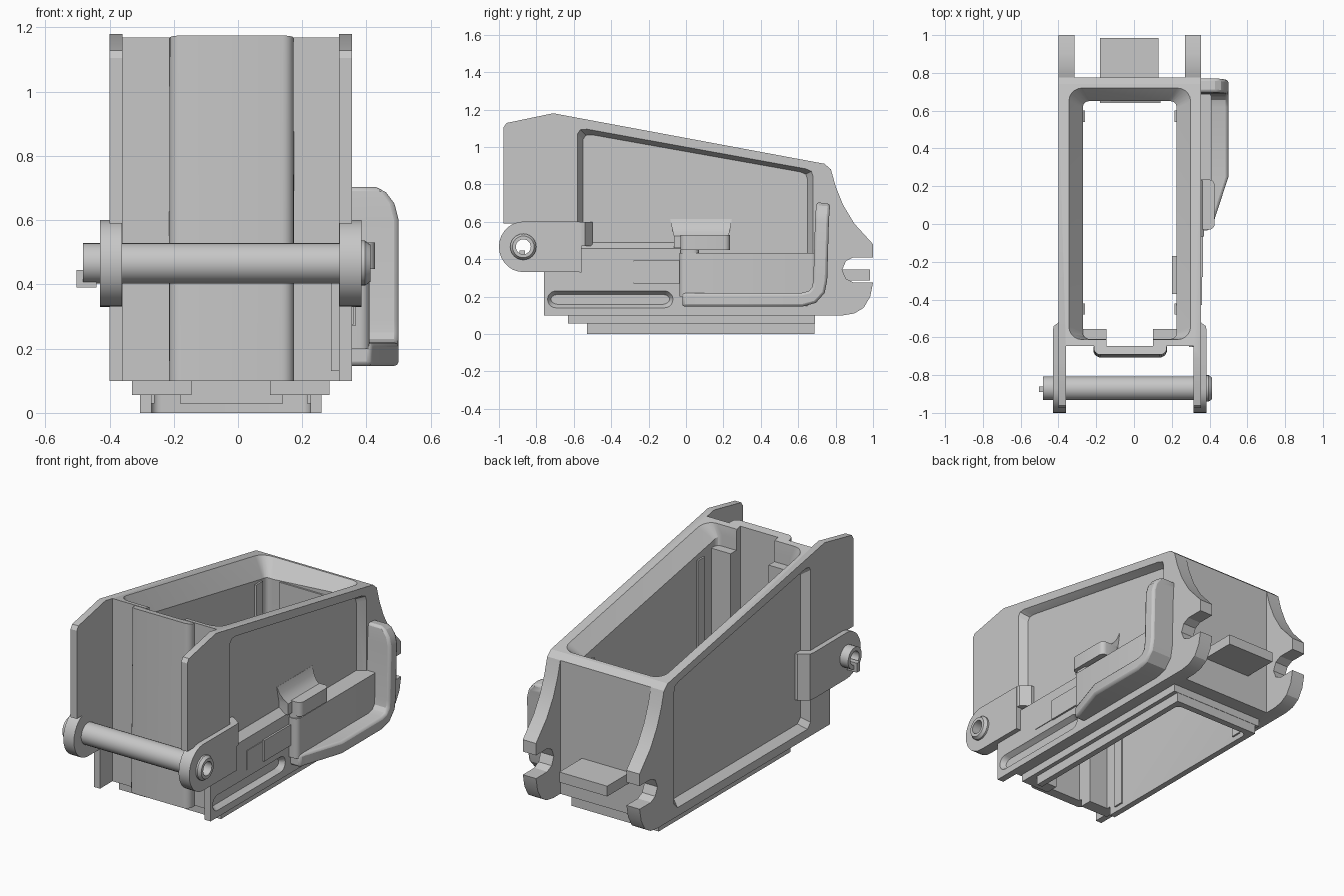
import bpy, bmesh, math

cube = bpy.data.objects.get("Cube")
if cube:
    bpy.data.objects.remove(cube, do_unlink=True)

GREY = (0.57, 0.57, 0.57, 1)
metal = bpy.data.materials.new("plain grey")
metal.use_nodes = True
metal.diffuse_color = GREY
metal.node_tree.nodes["Principled BSDF"].inputs["Base Color"].default_value = GREY


def loft(name, rings, wrap=False):
    """Skin equal-length rings; cap the ends, or join last to first."""
    bm = bmesh.new()
    vr = [[bm.verts.new(p) for p in r] for r in rings]
    n = len(vr[0])
    pairs = list(zip(vr, vr[1:])) + ([(vr[-1], vr[0])] if wrap else [])
    for a, b in pairs:
        for i in range(n):
            j = (i + 1) % n
            bm.faces.new((a[i], a[j], b[j], b[i]))
    if not wrap:
        bm.faces.new(vr[0][::-1])
        bm.faces.new(vr[-1])
    bmesh.ops.recalc_face_normals(bm, faces=bm.faces)
    me = bpy.data.meshes.new(name)
    bm.to_mesh(me)
    bm.free()
    me.materials.append(metal)
    ob = bpy.data.objects.new(name, me)
    bpy.context.collection.objects.link(ob)
    return ob


def prism(name, pts, axis, lo, hi):
    place = {"x": lambda p, t: (t, p[0], p[1]), "z": lambda p, t: (p[0], p[1], t)}[axis]
    return loft(name, [[place(p, t) for p in pts] for t in (lo, hi)])


def box(name, x0, x1, y0, y1, z0, z1):
    return prism(name, [(x0, y0), (x1, y0), (x1, y1), (x0, y1)], "z", z0, z1)


def rrect(x0, x1, y0, y1, r, n=5):
    """Rounded rectangle outline."""
    out = []
    corners = [(x1 - r, y1 - r), (x0 + r, y1 - r), (x0 + r, y0 + r), (x1 - r, y0 + r)]
    for k, (cx, cy) in enumerate(corners):
        for i in range(n + 1):
            a = math.pi / 2 * (k + i / n)
            out.append((cx + r * math.cos(a), cy + r * math.sin(a)))
    return out


def circle(cx, cy, r, n=24):
    return [(cx + r * math.cos(2 * math.pi * i / n),
             cy + r * math.sin(2 * math.pi * i / n)) for i in range(n)]


def combine(target, tool, op):
    m = target.modifiers.new(op, "BOOLEAN")
    m.operation, m.solver, m.object = op, "EXACT", tool
    bpy.context.view_layer.objects.active = target
    bpy.ops.object.modifier_apply(modifier=m.name)
    bpy.data.objects.remove(tool, do_unlink=True)


def cut(target, tool):
    combine(target, tool, "DIFFERENCE")


def join(target, tool):
    combine(target, tool, "UNION")


def inset(pts, d):
    """Shrink an outline toward the middle of its bounds."""
    mids, scales = [], []
    for k in (0, 1):
        v = [p[k] for p in pts]
        mids.append((min(v) + max(v)) / 2)
        scales.append(1 - 2 * d / (max(v) - min(v)))
    return [tuple(mids[k] + (p[k] - mids[k]) * scales[k] for k in (0, 1)) for p in pts]


def top_z(y):
    return 1.18 - 0.186 * (y + 0.71)


# Housing: side silhouette across the full width, then pockets front and back
L, R, MID = -0.40, 0.355, -0.0225
side = [(-0.975, 0.59), (-0.975, 1.105), (-0.96, 1.128), (-0.71, 1.18), (0.74, 0.91),
        (0.775, 0.88), (0.80, 0.79), (0.84, 0.69), (0.90, 0.59), (1.0, 0.48),
        (1.0, 0.41), (0.895, 0.41), (0.855, 0.39), (0.835, 0.343), (0.855, 0.295),
        (0.895, 0.275), (1.0, 0.275), (0.985, 0.2), (0.95, 0.14), (0.9, 0.11),
        (0.84, 0.10), (-0.76, 0.10), (-0.76, 0.59)]
housing = prism("housing", side, "x", L, R)
cut(housing, box("front_pocket", -0.36, 0.315, -1.2, -0.645, 0, 1.4))
cut(housing, box("back_pocket", -0.315, 0.27, 0.775, 1.2, 0, 1.4))

# Front bulge, leaning slightly back, and stepped lower lip
foot_ring = rrect(-0.215, 0.175, -0.707, -0.62, 0.04)
head_ring = rrect(-0.213, 0.173, -0.692, -0.62, 0.035)
join(housing, loft("bulge", [[(x, y, 0.1) for x, y in foot_ring],
                             [(x, y, top_z(y) - 0.002) for x, y in head_ring]]))
join(housing, box("upper_lip", -0.33, 0.285, -0.63, 0.69, 0.055, 0.2))
join(housing, box("lower_lip", -0.305, 0.26, -0.53, 0.688, 0, 0.15))

# Through cavity with flared mouth and an open channel in the bulge
cut(housing, prism("cavity", rrect(-0.27, 0.225, -0.608, 0.65, 0.03), "z", -0.1, 1.5))
cut(housing, box("front_channel", -0.145, 0.10, -0.647, -0.5, -0.1, 1.5))
mouth = rrect(-0.345, 0.30, -0.612, 0.72, 0.07)
throat = rrect(-0.268, 0.223, -0.606, 0.648, 0.035)
cut(housing, loft("mouth_flare", [
    [(x, y, top_z(y) - (0.08 if x > 0 else 0.11)) for x, y in throat],
    [(x, y, top_z(y)) for x, y in mouth],
    [(x, y, top_z(y) + 0.1) for x, y in mouth]]))

# Sunken side panels with sloped borders
panel = [(-0.58, 0.18), (-0.58, 1.07), (-0.565, 1.092), (-0.53, 1.095), (0.64, 0.883),
         (0.67, 0.87), (0.68, 0.84), (0.68, 0.18), (0.65, 0.15), (-0.55, 0.15)]
inner = inset(panel, 0.03)
for s in (-1, 1):
    edge = MID + s * 0.3775
    cut(housing, loft("panel_cut", [
        [(edge + s * 0.02, y, z) for y, z in panel],
        [(edge, y, z) for y, z in panel],
        [(edge - s * 0.045, y, z) for y, z in inner]]))

# Raised pad with a long groove on the left side
pad = [(-0.65, 0.13), (0.02, 0.13), (0.02, 0.49), (-0.65, 0.49)]
pad_face = [(y, min(z, 0.458)) for y, z in pad]
join(housing, loft("pad", [[(0.29, y, z) for y, z in pad],
                           [(0.311, y, z) for y, z in pad],
                           [(R, y, z) for y, z in pad_face]]))
groove = rrect(-0.74, -0.07, 0.14, 0.23, 0.044)
groove_floor = inset(groove, 0.018)
cut(housing, loft("groove_cut", [[(0.375, y, z) for y, z in groove],
                                 [(R, y, z) for y, z in groove],
                                 [(0.325, y, z) for y, z in groove_floor]]))

# Inner guide rails, rib and rear tab
parts = [housing]
for x0, x1 in ((-0.28, -0.145), (0.10, 0.235)):
    parts.append(box("front_guide", x0, x1, -0.62, -0.555, 0.055, 1.04))
for x0, x1 in ((-0.28, -0.26), (0.215, 0.235)):
    for y, top in ((-0.48, 1.02), (0.54, 0.82)):
        parts.append(box("side_guide", x0, x1, y, y + 0.06, 0.03, top))
parts.append(box("inner_rib", 0.20, 0.24, -0.37, -0.17, 0.2, 0.45))
parts.append(box("rear_guide", -0.18, 0.14, 0.64, 0.67, 0.03, 0.82))
parts.append(box("rear_tab", -0.18, 0.13, 0.76, 0.985, 0.285, 0.345))

# Hinge lugs, drilled for the pin, with feet that slope into the panels
PY, PZ = -0.87, 0.466
lug = [(-0.56, 0.33), (-0.56, 0.60)] + [
    (PY + 0.13 * math.cos(a), PZ + 0.135 * math.sin(a))
    for a in (math.pi / 2 + math.pi * i / 14 for i in range(15))]
for name, x0, x1 in (("right_lug", -0.43, -0.361), ("left_lug", 0.316, 0.385)):
    ob = prism(name, lug, "x", x0, x1)
    cut(ob, prism("drill", circle(PY, PZ, 0.05), "x", x0 - 0.1, x1 + 0.1))
    parts.append(ob)
for name, root, s, low in (("right_lug_foot", -0.34, -1, 0.33), ("left_lug_foot", 0.295, 1, 0.47)):
    parts.append(loft(name, [
        [(root, y, low), (root + s * d, y, low), (root + s * d, y, 0.60), (root, y, 0.60)]
        for y, d in ((-0.565, 0.0895), (-0.54, 0.085), (-0.50, 0.03))]))

# Hollow hinge pin
pin = [(0.04, -0.483), (0.063, -0.483), (0.063, 0.38), (0.07, 0.385), (0.07, 0.395),
       (0.058, 0.412), (0.04, 0.412)]
parts.append(loft("hinge_pin", [[(x, y, z) for y, z in circle(PY, PZ, r)]
                                for r, x in pin], wrap=True))
parts.append(box("pin_clip", -0.503, -0.44, -0.89, -0.86, 0.39, 0.445))

# Lever: bent rim tapering out from the pivot, with a flat web
path = [(-0.02, 0.183, 0.415), (0.02, 0.183, 0.425), (0.25, 0.183, 0.50),
        (0.62, 0.183, 0.50), (0.675, 0.198, 0.50), (0.708, 0.235, 0.50),
        (0.718, 0.29, 0.50), (0.727, 0.60, 0.50), (0.73, 0.65, 0.487),
        (0.733, 0.685, 0.46), (0.735, 0.70, 0.43)]
rings = []
for i, (y, z, xo) in enumerate(path):
    a, b = path[max(i - 1, 0)], path[min(i + 1, len(path) - 1)]
    dy, dz = b[0] - a[0], b[1] - a[1]
    k = 0.037 / math.hypot(dy, dz)
    ny, nz = -dz * k, dy * k
    rings.append([(0.30, y + ny, z + nz), (xo, y + ny, z + nz),
                  (xo, y - ny, z - nz), (0.30, y - ny, z - nz)])
lever = loft("lever_rim", rings)
bev = lever.modifiers.new("soft edges", "BEVEL")
bev.width, bev.segments, bev.limit_method = 0.014, 2, "ANGLE"
bev.angle_limit = math.radians(50)
parts.append(lever)
parts.append(prism("lever_web", rrect(0.30, 0.41, -0.035, 0.70, 0.03), "z", 0.20, 0.432))

# Lever pivot: neck, cap block and ramp
parts.append(prism("pivot_neck", rrect(0.30, 0.405, -0.03, 0.07, 0.03), "z", 0.42, 0.46))
parts.append(prism("pivot_cap", rrect(0.30, 0.427, -0.03, 0.235, 0.03), "z", 0.448, 0.53))
parts.append(loft("cap_ramp", [
    [(0.29, y0, z), (x, y0, z), (x, y1, z), (0.29, y1, z)]
    for z, x, y0, y1 in ((0.46, 0.37, -0.065, 0.228), (0.525, 0.37, -0.065, 0.228),
                         (0.545, 0.345, -0.07, 0.232), (0.575, 0.324, -0.077, 0.239),
                         (0.615, 0.311, -0.085, 0.245))]))
parts.append(box("spring_arm", 0.34, 0.359, -0.43, -0.03, 0.275, 0.387))
parts.append(box("spring_bar", 0.34, 0.366, -0.28, -0.03, 0.27, 0.392))

# Smooth rounded faces, keep hard edges
bpy.ops.object.select_all(action="DESELECT")
for ob in parts:
    ob.select_set(True)
bpy.context.view_layer.objects.active = housing
bpy.ops.object.shade_smooth_by_angle(angle=math.radians(25))
